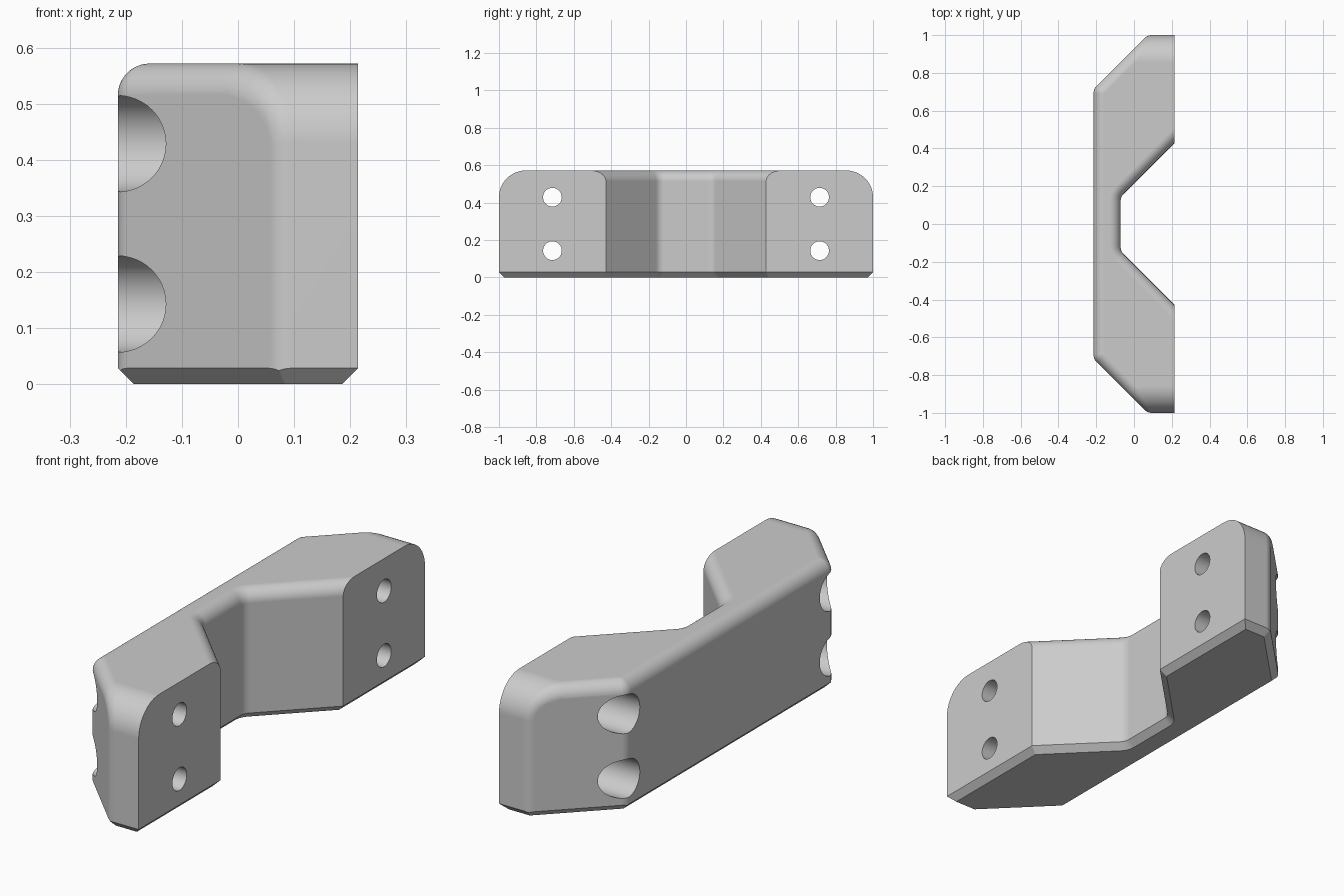
import bpy, bmesh
from math import sin, cos, tan, radians
from mathutils import Vector, Matrix

if "Cube" in bpy.data.objects:
    bpy.data.objects.remove(bpy.data.objects["Cube"], do_unlink=True)

# Main dimensions, in steps of one small unit
U = 2 / 70
HALF_X, H = 7.5 * U, 20 * U
CHAMFER, FILLET, END_R = U, 2 * U, 5 * U
BACK_Y = 25 * U                  # half length of the back face
T = FILLET * tan(radians(22.5))  # tangent length at the 45 degree corners

grey = bpy.data.materials.new("grey plastic")
grey.use_nodes = True
grey.diffuse_color = (0.6, 0.6, 0.6, 1)
grey.node_tree.nodes["Principled BSDF"].inputs["Base Color"].default_value = (0.6, 0.6, 0.6, 1)


def make_object(name, bm):
    bmesh.ops.recalc_face_normals(bm, faces=bm.faces[:])
    mesh = bpy.data.meshes.new(name)
    bm.to_mesh(mesh)
    bm.free()
    mesh.materials.append(grey)
    ob = bpy.data.objects.new(name, mesh)
    bpy.context.collection.objects.link(ob)
    return ob


def slice_off(bm, point, normal):
    """Cut away everything beyond a plane and cap the opening."""
    cut = bmesh.ops.bisect_plane(bm, geom=bm.verts[:] + bm.edges[:] + bm.faces[:], dist=1e-6,
                                 plane_co=point, plane_no=normal, clear_outer=True)
    edges = [e for e in cut["geom_cut"] if isinstance(e, bmesh.types.BMEdge)]
    bmesh.ops.holes_fill(bm, edges=edges, sides=0)


def build_body():
    # Centres of the balls whose hull gives the rounded outer shape
    centres = []
    for s in (-1, 1):
        back = Vector((-HALF_X + FILLET, s * (BACK_Y - T), H - FILLET))
        rim = [back]
        for i in range(13):
            a = radians(90 * i / 12)
            y = 2 / 2 - END_R + (END_R - FILLET) * cos(a)
            z = H - END_R + (END_R - FILLET) * sin(a)
            x = back.x + y - (BACK_Y - T)
            rim += [Vector((x, s * y, z)), Vector((0.4, s * y, z))]
        centres += rim
        centres += [Vector((p.x, p.y, -0.2)) for p in rim[:3]]
    bm = bmesh.new()
    for c in centres:
        bmesh.ops.create_uvsphere(bm, u_segments=48, v_segments=24, radius=FILLET,
                                  matrix=Matrix.Translation(c))
    points = [v.co.copy() for v in bm.verts]
    bm.free()
    bm = bmesh.new()
    for p in points:
        bm.verts.new(p)
    bmesh.ops.remove_doubles(bm, verts=bm.verts[:], dist=1e-5)
    bmesh.ops.convex_hull(bm, input=bm.verts[:])
    bmesh.ops.delete(bm, geom=[v for v in bm.verts if not v.link_faces], context="VERTS")
    bmesh.ops.dissolve_limit(bm, angle_limit=radians(0.3), verts=bm.verts[:], edges=bm.edges[:])
    # Flat mounting side, flat base and chamfers around the base
    slice_off(bm, (HALF_X, 0, 0), (1, 0, 0))
    slice_off(bm, (0, 0, 0), (0, 0, -1))
    sides = [((-HALF_X, 0), (-1, 0)), ((HALF_X, 0), (1, 0))]
    for s in (-1, 1):
        sides += [((0, s), (0, s)), ((-HALF_X, s * BACK_Y), (-1, s))]
    for (x, y), (nx, ny) in sides:
        n = Vector((nx, ny, 0)).normalized()
        slice_off(bm, Vector((x, y, CHAMFER)), (n - Vector((0, 0, 1))).normalized())
    return make_object("bracket_body", bm)


def notch_ring(d):
    """Notch outline in plan, widened by d."""
    cx, cy = -HALF_X + 5 * U + FILLET, 5 * U - T
    arc = [(cx + (FILLET + d) * cos(radians(135 + 7.5 * i)),
            cy + (FILLET + d) * sin(radians(135 + 7.5 * i))) for i in range(7)]
    x, y = arc[0]
    half = [(0.5, y + 0.5 - x)] + arc
    return half + [(px, -py) for px, py in reversed(half)]


def build_notch():
    # Flared at the base by the chamfer and at the top by the fillet
    levels = [(-0.1, CHAMFER + 0.1), (CHAMFER, 0)]
    for i in range(13):
        a = radians(90 * i / 12)
        levels.append((H - FILLET + FILLET * sin(a), FILLET * (1 - cos(a))))
    levels.append((H + 0.1, FILLET))
    bm = bmesh.new()
    rings = [[bm.verts.new((x, y, z)) for x, y in notch_ring(d)] for z, d in levels]
    n = len(rings[0])
    for low, high in zip(rings, rings[1:]):
        for i in range(n):
            j = (i + 1) % n
            bm.faces.new((low[i], low[j], high[j], high[i]))
    bm.faces.new(rings[0])
    bm.faces.new(rings[-1])
    return make_object("notch_cutter", bm)


def build_bore(name, radius, x0, x1, y, z):
    bm = bmesh.new()
    place = Matrix.Translation(((x0 + x1) / 2, y, z)) @ Matrix.Rotation(radians(90), 4, "Y")
    bmesh.ops.create_cone(bm, cap_ends=True, segments=48, radius1=radius, radius2=radius,
                          depth=x1 - x0, matrix=place)
    return make_object(name, bm)


body = build_body()
cutters = [build_notch()]
# Screw holes with wide head recesses opening to the back
for y in (-BACK_Y, BACK_Y):
    for z in (5 * U, 15 * U):
        cutters.append(build_bore("head_recess_cutter", 3 * U, -0.5, HALF_X - 5 * U, y, z))
        cutters.append(build_bore("screw_hole_cutter", 1.75 * U, -0.4, 0.5, y, z))

bpy.ops.object.select_all(action="DESELECT")
body.select_set(True)
bpy.context.view_layer.objects.active = body
for cutter in cutters:
    cutter.hide_render = True
    mod = body.modifiers.new("cut", "BOOLEAN")
    mod.operation, mod.solver, mod.object = "DIFFERENCE", "EXACT", cutter
    bpy.ops.object.modifier_apply(modifier=mod.name)
    bpy.data.objects.remove(cutter, do_unlink=True)

bpy.ops.object.shade_smooth_by_angle(angle=radians(25))
normals = body.modifiers.new("flat_face_normals", "WEIGHTED_NORMAL")
normals.keep_sharp = True
